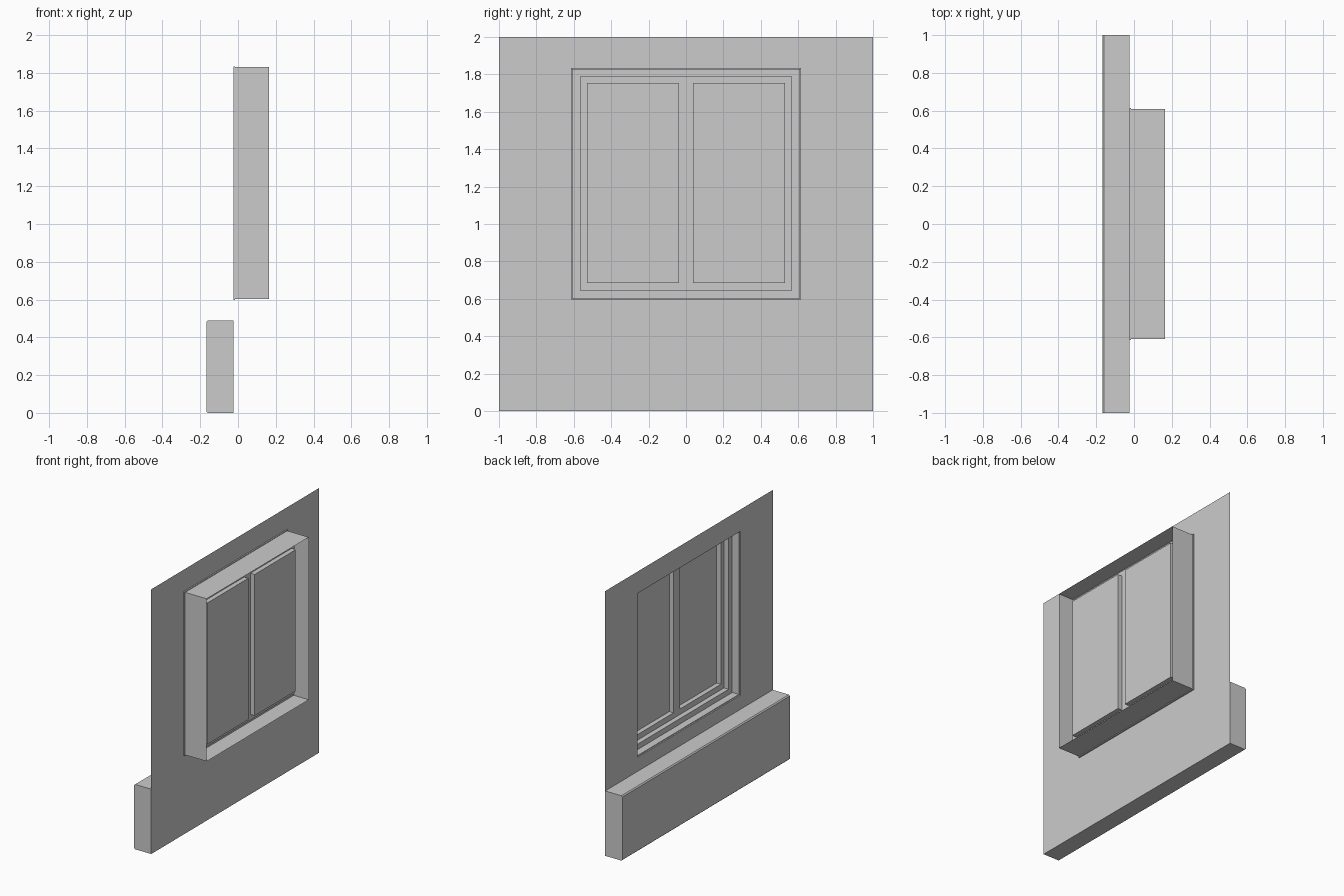
import bpy, bmesh

cube = bpy.data.objects.get("Cube")
if cube:
    bpy.data.objects.remove(cube, do_unlink=True)

GREY = (0.6, 0.6, 0.6, 1.0)
mat = bpy.data.materials.new("plain grey")
mat.use_nodes = True
mat.diffuse_color = GREY
mat.node_tree.nodes["Principled BSDF"].inputs["Base Color"].default_value = GREY

WALL_X = -0.025     # plane of the wall
RING_X = 0.04       # outer window frame
SASH_X = 0.078      # sash frame
PANE_X = 0.113      # glass panes
HOOD_X = 0.165      # front lip of the surround


def finish(bm, name):
    mesh = bpy.data.meshes.new(name)
    bm.to_mesh(mesh)
    bm.free()
    mesh.materials.append(mat)
    obj = bpy.data.objects.new(name, mesh)
    bpy.context.collection.objects.link(obj)
    return obj


def loft(name, loops, cap=False):
    """Join rectangles (x, y0, y1, z0, z1) one after another into a thin shell."""
    bm = bmesh.new()
    rings = [[bm.verts.new((x, y, z)) for y, z in ((a, c), (b, c), (b, d), (a, d))]
             for x, a, b, c, d in loops]
    for r, s in zip(rings, rings[1:]):
        for i in range(4):
            j = (i + 1) % 4
            bm.faces.new((r[i], r[j], s[j], s[i]))
    if cap:
        bm.faces.new(rings[-1])
    return finish(bm, name)


def rect(x, half, z0, z1):
    return (x, -half, half, z0, z1)


# Wall sheet with the window opening
loft("wall", [rect(WALL_X, 1, 0, 2), rect(WALL_X, 0.615, 0.597, 1.835)])

# Thin-walled surround standing out from the wall, with a small lip at its root
loft("window_surround", [rect(WALL_X, 0.615, 0.597, 1.835),
                         rect(WALL_X + 0.01, 0.615, 0.597, 1.835),
                         rect(WALL_X + 0.01, 0.609, 0.602, 1.83),
                         rect(HOOD_X, 0.609, 0.602, 1.83)])

# Stepped frame inside the surround
loft("window_frame", [rect(RING_X, 0.609, 0.602, 1.83),
                      rect(RING_X, 0.565, 0.643, 1.792),
                      rect(SASH_X, 0.565, 0.643, 1.792)])

# Two sashes, each with a raised pane
for side, s in (("right", -1), ("left", 1)):
    outer = sorted((0, s * 0.565))
    inner = sorted((s * 0.038, s * 0.528))
    loft("sash_" + side, [(SASH_X, *outer, 0.643, 1.792),
                          (SASH_X, *inner, 0.685, 1.753),
                          (PANE_X, *inner, 0.685, 1.753)], cap=True)

# Plinth along the foot of the wall, its outer long edges slightly bevelled
bm = bmesh.new()
bmesh.ops.create_cube(bm, size=1)
for v in bm.verts:
    v.co.x = WALL_X if v.co.x > 0 else -0.168
    v.co.y *= 2
    v.co.z = 0.49 if v.co.z > 0 else 0
edges = [e for e in bm.edges
         if all(v.co.x < -0.1 for v in e.verts) and e.verts[0].co.z == e.verts[1].co.z]
bmesh.ops.bevel(bm, geom=edges, offset=0.008, segments=1, affect='EDGES')
back = [f for f in bm.faces if f.normal.x > 0.9]
bmesh.ops.delete(bm, geom=back, context='FACES_ONLY')
finish(bm, "plinth")
